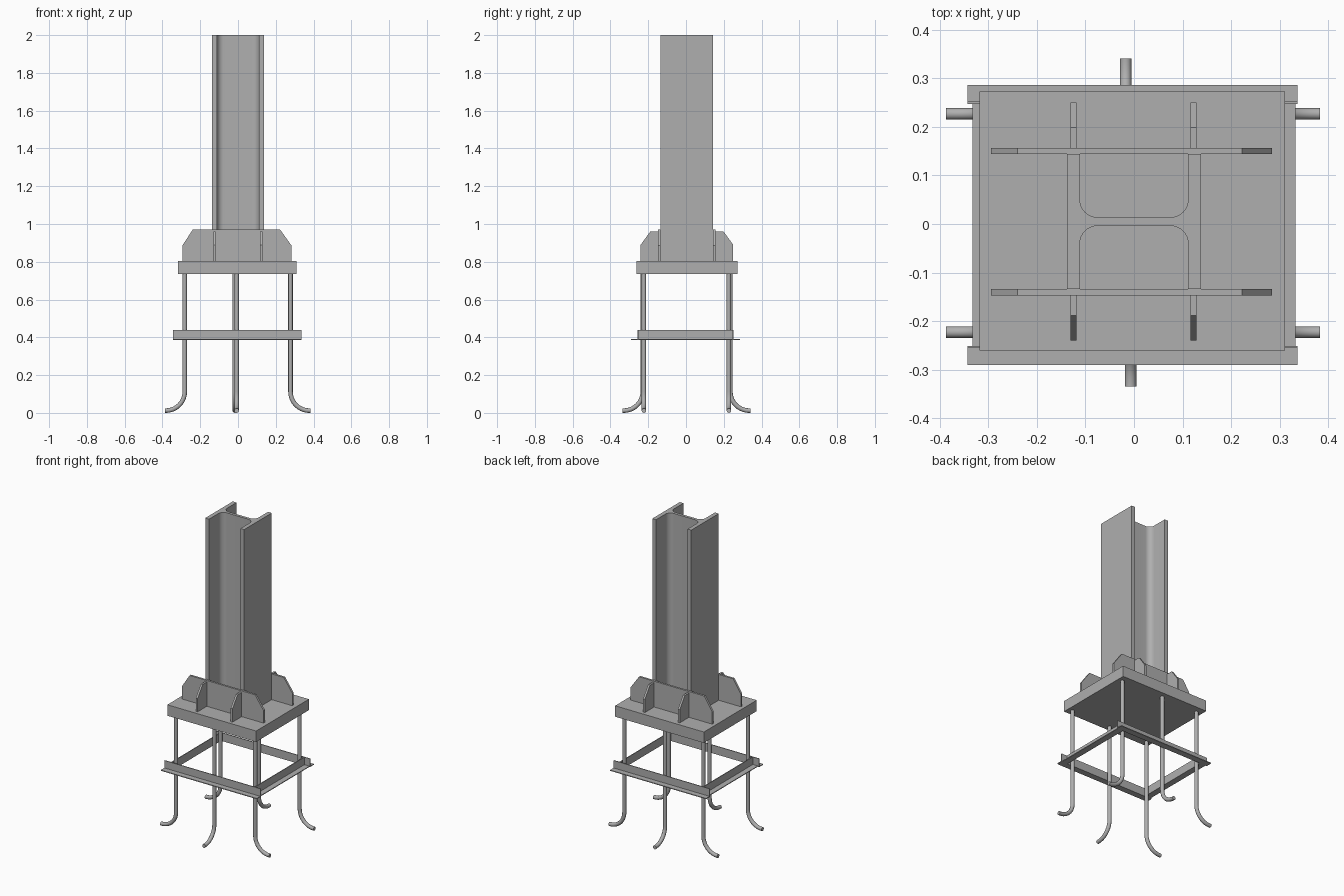
import bpy, bmesh
from math import sin, cos, pi, radians
from mathutils import Vector

cube = bpy.data.objects.get("Cube")
if cube:
    bpy.data.objects.remove(cube, do_unlink=True)

steel = bpy.data.materials.new("steel grey")
steel.use_nodes = True
GREY = (0.43, 0.43, 0.43, 1)
steel.diffuse_color = GREY
steel.node_tree.nodes["Principled BSDF"].inputs["Base Color"].default_value = GREY


def add_object(name, data):
    obj = bpy.data.objects.new(name, data)
    bpy.context.collection.objects.link(obj)
    data.materials.append(steel)
    return obj


def smooth(obj):
    bpy.ops.object.select_all(action='DESELECT')
    obj.select_set(True)
    bpy.context.view_layer.objects.active = obj
    bpy.ops.object.shade_smooth_by_angle(angle=radians(35))


def extrude(name, points, vector):
    """Fill a closed outline and extrude it along a vector."""
    bm = bmesh.new()
    face = bm.faces.new([bm.verts.new(p) for p in points])
    result = bmesh.ops.extrude_face_region(bm, geom=[face], use_keep_orig=True)
    moved = [v for v in result["geom"] if isinstance(v, bmesh.types.BMVert)]
    bmesh.ops.translate(bm, verts=moved, vec=vector)
    bmesh.ops.recalc_face_normals(bm, faces=bm.faces)
    mesh = bpy.data.meshes.new(name)
    bm.to_mesh(mesh)
    bm.free()
    return add_object(name, mesh)


def box(name, x0, x1, y0, y1, z0, z1):
    outline = [(x0, y0, z0), (x1, y0, z0), (x1, y1, z0), (x0, y1, z0)]
    return extrude(name, outline, (0, 0, z1 - z0))


PLATE_LOW, PLATE_TOP = 0.735, 0.805
CX, CY = -0.004, 0.005

# Base plate
box("base_plate", -0.318, 0.311, -0.261, 0.273, PLATE_LOW, PLATE_TOP)

# H-section column with filleted web
half_w, inner, half_d, half_web, fillet = 0.138, 0.1115, 0.139, 0.009, 0.036
quarter = [(half_w, half_d), (inner, half_d)]
for i in range(9):
    a = i * pi / 16
    quarter.append((inner - fillet + fillet * cos(a), half_web + fillet - fillet * sin(a)))
outline = quarter + [(-x, y) for x, y in reversed(quarter)]
outline += [(-x, -y) for x, y in outline]
column = extrude("column", [(x, y + CY, PLATE_TOP) for x, y in outline],
                 (0, 0, 2 - PLATE_TOP))
smooth(column)

# Gusset plates and stiffener ribs on both sides of the column
for side, label in ((-1, "front"), (1, "back")):
    y_in, y_out = CY + side * 0.139, CY + side * 0.152
    gusset = [(-0.295, PLATE_TOP), (0.284, PLATE_TOP), (0.284, 0.885),
              (0.223, 0.97), (-0.24, 0.97), (-0.295, 0.885)]
    extrude(label + "_gusset", [(x, y_in, z) for x, z in gusset], (0, y_out - y_in, 0))
    rib = [(y_out, PLATE_TOP), (CY + side * 0.245, PLATE_TOP), (CY + side * 0.245, 0.89),
           (CY + side * 0.194, 0.96), (y_out, 0.96)]
    for x, hand in ((-0.131, "right"), (0.116, "left")):
        extrude(f"{label}_{hand}_rib", [(x, y, z) for y, z in rib], (0.013, 0, 0))

# Template frame of four angle bars, flat legs facing outwards
FRAME_LOW, FRAME_TOP, THICK = 0.387, 0.44, 0.005


def angle_bar(name, out, along, centre, half_length):
    out, along = Vector(out), Vector(along)
    legs = [(0, FRAME_LOW), (0.04, FRAME_LOW), (0.04, FRAME_LOW + THICK),
            (THICK, FRAME_LOW + THICK), (THICK, FRAME_TOP), (0, FRAME_TOP)]
    start = Vector(centre) - along * half_length
    extrude(name, [start + out * d + Vector((0, 0, z)) for d, z in legs],
            along * half_length * 2)


for s, fb, lr in ((-1, "front", "right"), (1, "back", "left")):
    angle_bar(fb + "_frame_angle", (0, s, 0), (1, 0, 0), (-0.003, -0.002 + s * 0.249, 0), 0.34)
    angle_bar(lr + "_frame_angle", (s, 0, 0), (0, 1, 0), (s * 0.293, -0.002, 0), 0.249)

# Hooked anchor rods
ROD, BEND = 0.012, 0.1


def anchor(name, x, y, out, reach):
    base, out = Vector((x, y, 0)), Vector(out)
    points = [base + Vector((0, 0, PLATE_LOW + 0.005))]
    for i in range(11):
        a = i * pi / 20
        points.append(base + out * BEND * (1 - cos(a))
                      + Vector((0, 0, ROD + BEND * (1 - sin(a)))))
    points.append(base + out * reach + Vector((0, 0, ROD)))
    curve = bpy.data.curves.new(name, 'CURVE')
    curve.dimensions = '3D'
    curve.bevel_depth = ROD
    curve.bevel_resolution = 4
    curve.use_fill_caps = True
    spline = curve.splines.new('POLY')
    spline.points.add(len(points) - 1)
    for p, co in zip(spline.points, points):
        p.co = (*co, 1)
    obj = add_object(name, curve)
    bpy.ops.object.select_all(action='DESELECT')
    obj.select_set(True)
    bpy.context.view_layer.objects.active = obj
    bpy.ops.object.convert(target='MESH')
    smooth(bpy.context.view_layer.objects.active)


for sy, fb in ((-1, "front"), (1, "back")):
    for sx, lr in ((-1, "right"), (1, "left")):
        anchor(f"{fb}_{lr}_anchor", CX / 2 + sx * 0.28, 0.002 + sy * 0.225, (sx, 0, 0), 0.105)
    anchor(fb + "_middle_anchor", -0.012 - sy * 0.005, 0.003 + sy * 0.232, (0, sy, 0), 0.106)
